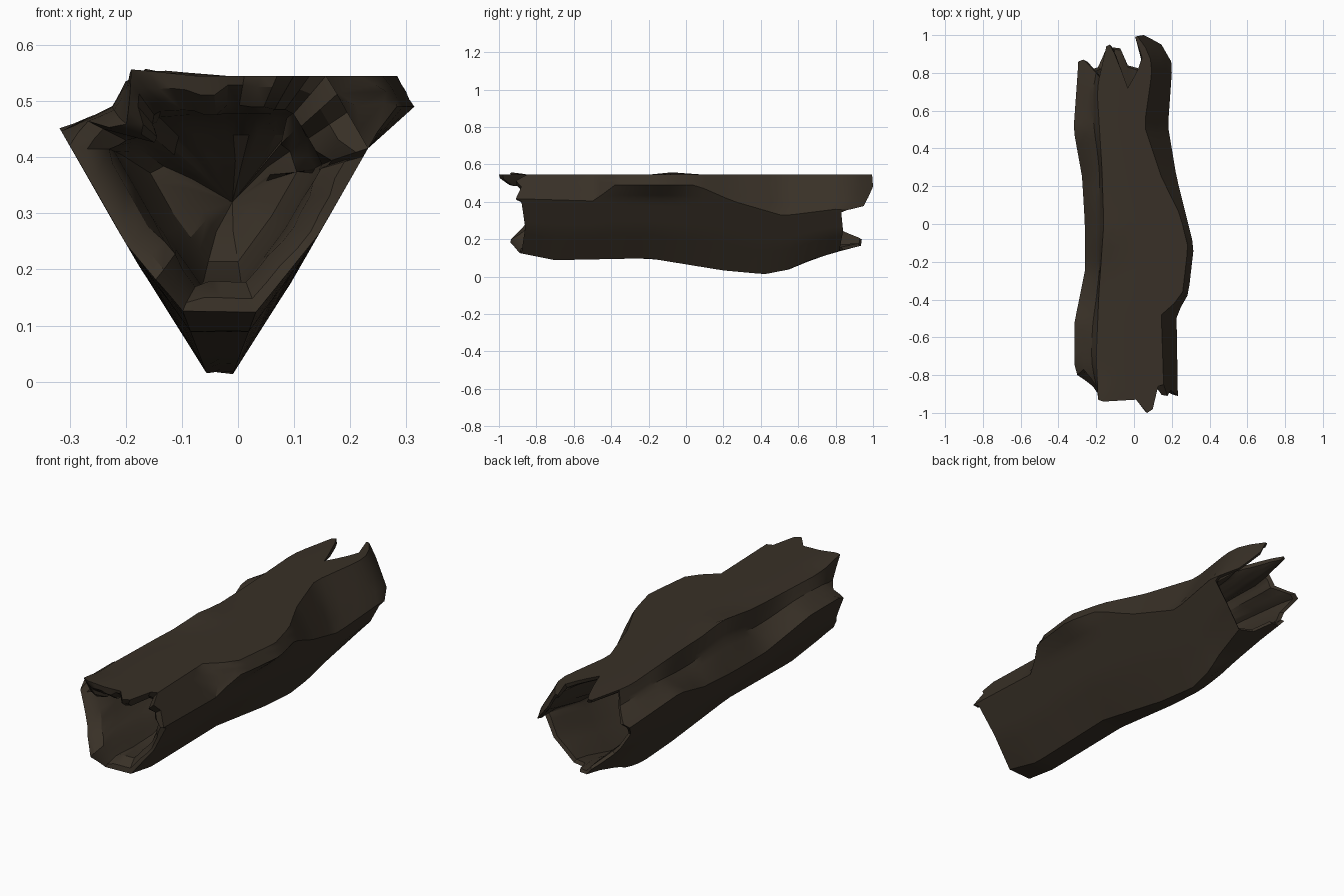
import bpy, bmesh, math, random
from mathutils import Vector

if "Cube" in bpy.data.objects:
    bpy.data.objects.remove(bpy.data.objects["Cube"])
random.seed(4)

def lerp_table(tab, t):
    if t <= tab[0][0]:
        return tab[0][1]
    for (a, va), (b, vb) in zip(tab, tab[1:]):
        if t <= b:
            return va + (vb - va) * (t - a) / (b - a)
    return tab[-1][1]

# Outline along the log: left edge, right edge, underside, top ridge
LEFT = [(-.95, -.25), (-.86, -.27), (-.77, -.315), (-.52, -.315), (-.25, -.26), (0, -.26),
        (.25, -.275), (.5, -.32), (.85, -.295)]
RIGHT = [(-.9, .232), (-.48, .225), (-.37, .288), (-.12, .317), (.25, .225), (.52, .18), (.8, .2), (.9, .195), (1, .16)]
UNDER = [(-.9, .12), (-.7, .08), (-.2, .09), (.2, .025), (.42, .005), (.55, .03), (.65, .075), (.82, .13), (.95, .16)]
RIDGE = [(-.94, -.19), (-.7, -.2), (-.35, -.185), (0, -.16), (.3, -.17), (.7, -.195), (.9, -.165)]
RIDGE_Z = [(-1, .56), (-.9, .555), (-.8, .535), (-.25, .54), (-.07, .558), (.1, .542), (1, .54)]

# Broken ends: y reached at each position round the section
BACK = [(0, .78), (.25, .94), (.5, .95), (1.75, .72), (2.5, .88), (2.75, .99), (3.25, 1), (3.75, .95), (4, .86), (5, .83),
        (6, .84), (7, .82), (7.5, .84), (7.75, .93), (8.25, .94), (8.75, .83), (9.5, .8),
        (10, .86), (10.25, .87), (11, .8), (12, .78)]
FRONT = [(0, -.93), (.25, -.94), (1.75, -.93), (2.25, -1), (2.5, -.98), (2.75, -.86), (3, -.85), (3.25, -.91),
         (3.5, -.88), (4, -.91), (5, -.88), (6, -.86), (7, -.88), (8, -.89), (8.5, -.94),
         (9.25, -.86), (10, -.8), (10.5, -.77), (11, -.86), (12, -.93)]
KEYS, SUB = 12, 4
N = KEYS * SUB

def section(y):
    """Key points of the three-sided section, clockwise from the top ridge."""
    xl, xr, zb, xa = (lerp_table(t, y) for t in (LEFT, RIGHT, UNDER, RIDGE))
    za = lerp_table(RIDGE_Z, y)
    ze = min(.01 + 1.75 * xr, .49)
    xf = xr - (.545 - ze) * .57
    r0 = min(xr, .24) - .008
    zr = .01 + 1.75 * r0
    zbl = .455 - (xl + .32) * 1.7
    cx, dx = -.065 - zb / 1.7, zb / 1.75
    cz = zb + .012
    a, b, c = Vector((xa, za)), Vector((xl, zbl)), Vector((cx, cz))
    f, d, r = Vector((xf, .545)), Vector((dx, cz)), Vector((r0, zr))
    bed = Vector((-.032, zb))
    d2, c2 = d.lerp(bed, .35), c.lerp(bed, .35)
    top1 = a.lerp(f, .33)
    top1.y = .545
    top2 = a.lerp(f, .66)
    top2.y = .545
    depth = .018 + .02 * math.sin(y * 5) ** 2
    g = a.lerp(b, .3) + Vector((depth * .5, -depth))
    return [a, top1, top2, f, Vector((xr, ze)), r, r.lerp(d, .5), d2, c2, c.lerp(b, .5), b, g]

def point(y, i, shrink=1.0):
    keys = section(y)
    k, u = divmod(i, SUB)
    p = keys[k].lerp(keys[(k + 1) % KEYS], u / SUB)
    if shrink < 1:
        mid = Vector((-.02, .335))
        p = mid + (p - mid) * shrink
    return Vector((p.x, y, p.y))

front = [lerp_table(FRONT, i / SUB) for i in range(N)]
back = [lerp_table(BACK, i / SUB) for i in range(N)]
splinter = [random.uniform(-.05, .05) for _ in range(N)]

bm = bmesh.new()

def ring(fn):
    return [bm.verts.new(fn(i)) for i in range(N)]

def bridge(a, b):
    for i in range(N):
        j = (i + 1) % N
        bm.faces.new((a[i], a[j], b[j], b[i]))

# Bark shell
STEPS = 30
shell = [ring(lambda i, s=s: point(front[i] + (back[i] - front[i]) * s / STEPS, i)) for s in range(STEPS + 1)]
for a, b in zip(shell, shell[1:]):
    bridge(a, b)

# Splintered rims and blind hollows at both ends
def hollow(rim, ends, sign, spec, floor_y, rough):
    last = rim
    for n, (depth, shrink) in enumerate(spec):
        def place(i):
            y = ends[i] + sign * depth
            # deeper rings even out towards the hollow floor
            y += (floor_y - y) * (n / len(spec)) ** 2
            k = shrink + (splinter[i // 2 * 2] * rough if n < 2 else 0)
            p = point(y, i, k)
            return p
        cur = ring(place)
        bridge(last, cur)
        last = cur
    tip = bm.verts.new((-.01, floor_y + sign * .06, .32))
    for i in range(N):
        bm.faces.new((last[i], last[(i + 1) % N], tip))

hollow(shell[0], front, 1, [(.005, .88), (.04, .71), (.12, .68), (.25, .64), (.38, .5), (.42, .28)], -.4, 1)
hollow(shell[-1], back, -1, [(.01, .91), (.07, .84), (.2, .78), (.35, .68), (.45, .5), (.5, .28)], .35, .3)

bmesh.ops.recalc_face_normals(bm, faces=bm.faces)
mesh = bpy.data.meshes.new("hollow_log")
bm.to_mesh(mesh)
bm.free()
log = bpy.data.objects.new("hollow_log", mesh)
bpy.context.collection.objects.link(log)

bark = bpy.data.materials.new("dark_brown_bark")
bark.diffuse_color = (.040, .030, .020, 1)
bark.use_nodes = True
bark.node_tree.nodes["Principled BSDF"].inputs["Base Color"].default_value = bark.diffuse_color
mesh.materials.append(bark)

bpy.context.view_layer.objects.active = log
log.select_set(True)
bpy.ops.object.shade_smooth_by_angle(angle=math.radians(32))
